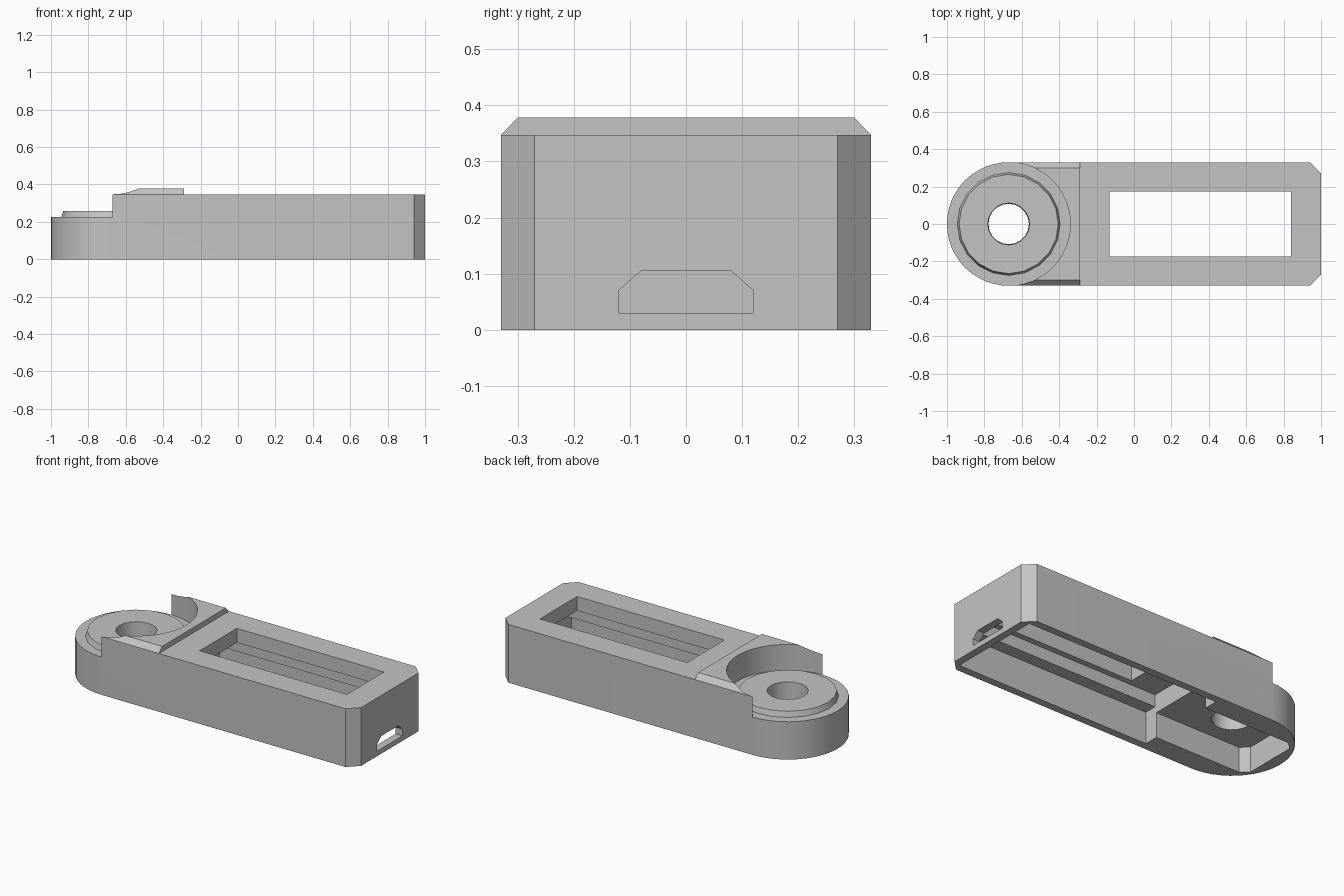
import bpy, bmesh
from math import sin, cos, pi, radians
from mathutils import Vector

default = bpy.data.objects.get("Cube")
if default:
    bpy.data.objects.remove(default, do_unlink=True)

HUB_X, R = -0.67, 0.33
BODY_TOP, DECK = 0.347, 0.225

grey = bpy.data.materials.new("plain_grey")
grey.use_nodes = True
colour = (0.55, 0.55, 0.55, 1)
grey.diffuse_color = colour
grey.node_tree.nodes["Principled BSDF"].inputs["Base Color"].default_value = colour


def finish(name, bm):
    bmesh.ops.recalc_face_normals(bm, faces=bm.faces)
    mesh = bpy.data.meshes.new(name)
    bm.to_mesh(mesh)
    bm.free()
    mesh.materials.append(grey)
    obj = bpy.data.objects.new(name, mesh)
    bpy.context.collection.objects.link(obj)
    return obj


def prism(name, points, sweep):
    """Closed outline of 3D points swept along a vector."""
    bm = bmesh.new()
    face = bm.faces.new([bm.verts.new(p) for p in points])
    out = bmesh.ops.extrude_face_region(bm, geom=[face])
    verts = [g for g in out["geom"] if isinstance(g, bmesh.types.BMVert)]
    bmesh.ops.translate(bm, verts=verts, vec=Vector(sweep))
    return finish(name, bm)


def slab(name, outline, z0, z1):
    return prism(name, [(x, y, z0) for x, y in outline], (0, 0, z1 - z0))


def box(name, x0, x1, half_y, z0, z1):
    return slab(name, [(x0, -half_y), (x1, -half_y), (x1, half_y), (x0, half_y)], z0, z1)


def cone(name, r0, r1, z0, z1, sides):
    bm = bmesh.new()
    bmesh.ops.create_cone(bm, cap_ends=True, segments=sides, radius1=r0, radius2=r1, depth=z1 - z0)
    bmesh.ops.translate(bm, verts=bm.verts, vec=(HUB_X, 0, (z0 + z1) / 2))
    return finish(name, bm)


def half_arc(start, end, steps=24):
    angles = [radians(start + (end - start) * i / steps) for i in range(steps + 1)]
    return [(HUB_X + R * cos(a), R * sin(a)) for a in angles]


def cut(obj, *cutters):
    for cutter in cutters:
        cutter.hide_render = True
        mod = obj.modifiers.new("cut", "BOOLEAN")
        mod.operation, mod.solver, mod.object = "DIFFERENCE", "EXACT", cutter
        bpy.context.view_layer.objects.active = obj
        bpy.ops.object.modifier_apply(modifier=mod.name)


# Body: round at one end, chamfered corners at the other
body = slab("body", half_arc(90, 270) + [(0.94, -R), (1, -0.27), (1, 0.27), (0.94, R)], 0, BODY_TOP)

# Raised saddle with bevelled sides
saddle_profile = [(-R, BODY_TOP), (R, BODY_TOP), (0.30, 0.378), (-0.30, 0.378)]
saddle = prism("saddle", [(HUB_X, y, z) for y, z in saddle_profile], (0.38, 0, 0))

# Low raised ring on the round end
ring = cone("hub_ring", 0.275, 0.265, DECK, 0.257, 20)

# Cutters
recess = slab("recess_cutter", half_arc(-90, 90) + [(HUB_X, 0.6), (-1.3, 0.6), (-1.3, -0.6), (HUB_X, -0.6)],
              DECK, 0.6)
hole = cone("hole_cutter", 0.105, 0.112, 0.05, 0.27, 20)
lower_cavity = box("lower_cavity_cutter", -0.32, 0.955, 0.285, -0.1, 0.19)
upper_cavity = box("upper_cavity_cutter", -0.32, 0.955, 0.21, -0.1, 0.262)
window = box("window_cutter", -0.13, 0.84, 0.175, -0.1, 0.6)
hub_cavity = slab("hub_cavity_cutter", [(-0.25, -0.2), (-0.25, 0.2), (-0.885, 0.2), (-0.93, 0.16),
                                        (-0.93, -0.16), (-0.885, -0.2)], -0.1, 0.15)
slot_profile = [(-0.12, 0.03), (0.12, 0.03), (0.12, 0.07), (0.08, 0.105), (-0.08, 0.105), (-0.12, 0.07)]
end_slot = prism("end_slot_cutter", [(0.9, y, z) for y, z in slot_profile], (0.2, 0, 0))

cut(body, recess, lower_cavity, upper_cavity, window, hub_cavity, hole, end_slot)
cut(saddle, recess)
cut(ring, hole)
for cutter in (recess, hole, lower_cavity, upper_cavity, window, hub_cavity, end_slot):
    bpy.data.objects.remove(cutter, do_unlink=True)

# Smooth the round walls, keep edges sharp
bpy.ops.object.select_all(action="DESELECT")
for obj in (body, saddle, ring):
    obj.select_set(True)
bpy.context.view_layer.objects.active = body
bpy.ops.object.shade_smooth_by_angle(angle=radians(30))
